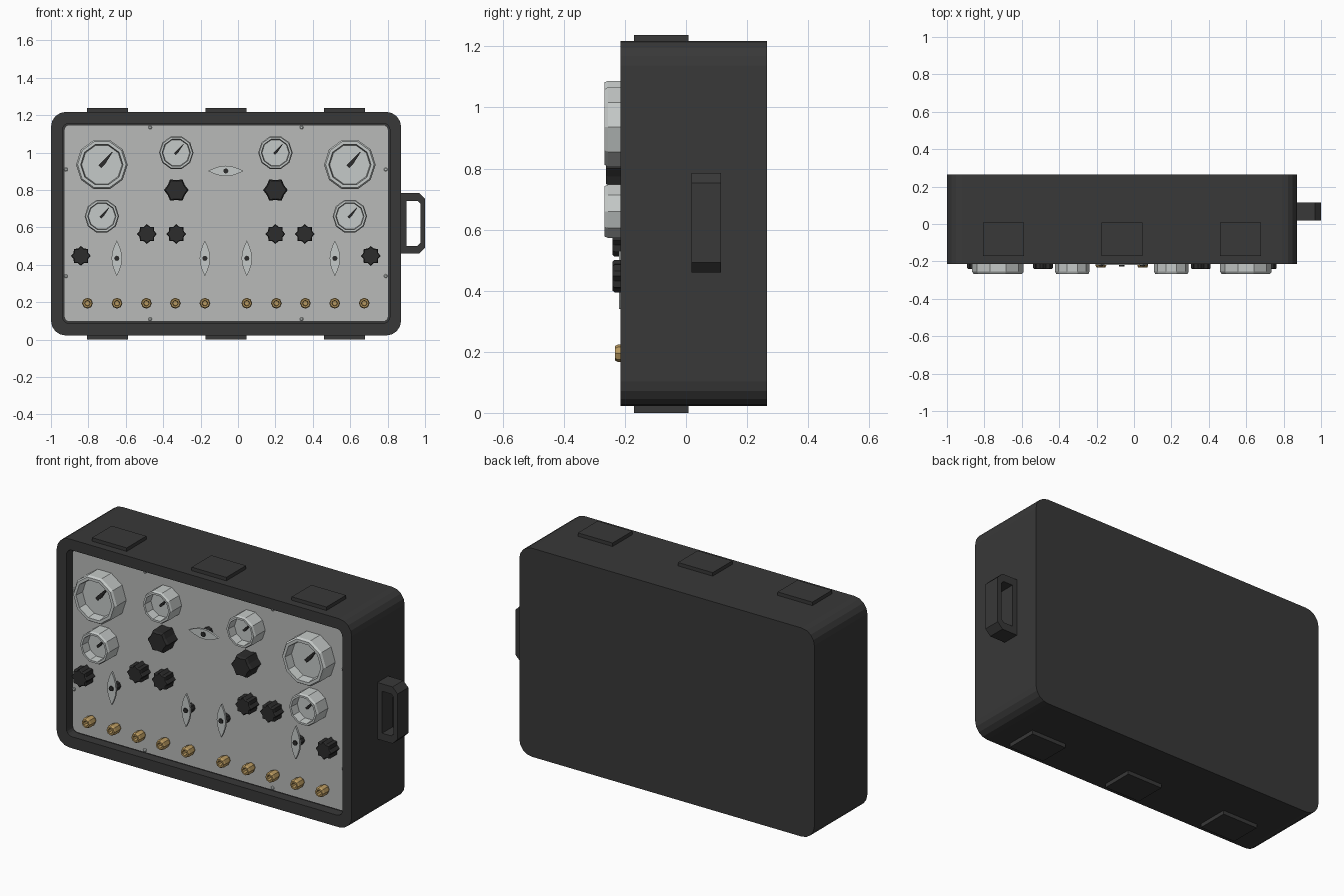
import bpy, bmesh
from math import sin, cos, pi, radians

cube = bpy.data.objects.get("Cube")
if cube:
    bpy.data.objects.remove(cube, do_unlink=True)


def material(name, rgb):
    m = bpy.data.materials.new(name)
    m.use_nodes = True
    m.diffuse_color = (*rgb, 1)
    m.node_tree.nodes["Principled BSDF"].inputs["Base Color"].default_value = (*rgb, 1)
    return m


CASE = material("charcoal case", (0.04, 0.04, 0.04))
BLACK = material("black plastic", (0.025, 0.025, 0.025))
PANEL = material("panel grey", (0.48, 0.49, 0.48))
STEEL = material("pale steel", (0.56, 0.59, 0.58))
BRASS = material("brass", (0.50, 0.33, 0.12))

MID = -0.065      # centre line of the panel
FACE = -0.17      # depth of the panel surface


def loft(name, rings, mat, closed=False):
    """Join (outline, y) rings into a solid; closed joins last to first."""
    bm = bmesh.new()
    loops = [[bm.verts.new((x, y, z)) for x, z in pts] for pts, y in rings]
    pairs = list(zip(loops, loops[1:]))
    if closed:
        pairs.append((loops[-1], loops[0]))
    else:
        bm.faces.new(loops[0])
        bm.faces.new(loops[-1])
    for a, b in pairs:
        for i in range(len(a)):
            j = (i + 1) % len(a)
            bm.faces.new((a[i], a[j], b[j], b[i]))
    bmesh.ops.recalc_face_normals(bm, faces=bm.faces)
    me = bpy.data.meshes.new(name)
    bm.to_mesh(me)
    bm.free()
    me.materials.append(mat)
    ob = bpy.data.objects.new(name, me)
    bpy.context.collection.objects.link(ob)
    return ob


def rounded(x0, x1, z0, z1, r, seg):
    pts = []
    corners = [(x1 - r, z1 - r), (x0 + r, z1 - r), (x0 + r, z0 + r), (x1 - r, z0 + r)]
    for k, (cx, cz) in enumerate(corners):
        for i in range(seg + 1):
            a = pi / 2 * (k + i / seg)
            pts.append((cx + r * cos(a), cz + r * sin(a)))
    return pts


def ngon(x, z, r, n, inner=None):
    """Regular polygon, or a lobed star when an inner radius is given."""
    count = n * 2 if inner else n
    return [(x + (inner if inner and i % 2 else r) * cos(2 * pi * i / count),
             z + (inner if inner and i % 2 else r) * sin(2 * pi * i / count))
            for i in range(count)]


def turned(name, x, z, n, profile, mat):
    return loft(name, [(ngon(x, z, r, n), y) for r, y in profile], mat)


def box(name, x0, x1, y0, y1, z0, z1, mat):
    return loft(name, [([(x0, z0), (x1, z0), (x1, z1), (x0, z1)], y) for y in (y0, y1)], mat)


# Case shell with recessed front opening
outer = rounded(-1, 0.872, 0.022, 1.218, 0.08, 4)
opening = rounded(-0.938, 0.812, 0.088, 1.157, 0.035, 4)
loft("case", [(outer, 0.265), (outer, -0.215), (opening, -0.215), (opening, -0.16)], CASE)
loft("front_panel", [(rounded(-0.93, 0.804, 0.096, 1.149, 0.03, 4), y)
                     for y in (-0.155, FACE)], PANEL)

# Pads on the top and bottom
for x in (-0.697, MID, 0.57):
    box("top_pad", x - 0.11, x + 0.11, -0.17, 0.008, 1.21, 1.238, CASE)
    box("bottom_pad", x - 0.11, x + 0.11, -0.17, 0.008, 0, 0.03, CASE)


# Side handle with chamfered corners
def handle_outline(x0, x1, z0, z1, c):
    return [(x0, z0), (x1 - c, z0), (x1, z0 + c), (x1, z1 - c), (x1 - c, z1), (x0, z1)]


grip = handle_outline(0.865, 1, 0.46, 0.785, 0.032)
hole = handle_outline(0.902, 0.975, 0.502, 0.742, 0.015)
loft("side_handle", [(grip, 0.018), (grip, 0.115), (hole, 0.115), (hole, 0.018)],
     CASE, closed=True)


# Gauges with raised rims and pointers
def gauge(x, z, r):
    turned("gauge", x, z, 10, [(r, FACE), (r, -0.255), (r * 0.94, -0.267),
                               (r * 0.82, -0.267), (r * 0.78, -0.215)], STEEL)
    d = r * 0.08
    shape = [(x - r * 0.13, z - r * 0.03), (x - r * 0.03, z - r * 0.13),
             (x + d * 1.6, z + d * 0.3), (x + r * 0.42, z + r * 0.48),
             (x + r * 0.40, z + r * 0.50), (x + d * 0.3, z + d * 1.6)]
    loft("gauge_pointer", [(shape, -0.213), (shape, -0.228)], BLACK)


for side in (-1, 1):
    gauge(MID + side * 0.663, 0.936, 0.138)
    gauge(MID + side * 0.663, 0.66, 0.092)
    gauge(MID + side * 0.265, 1.0, 0.092)

    # Large and small control knobs
    x = MID + side * 0.265
    loft("large_knob", [(ngon(x, 0.8, 0.066, 6, 0.053), y) for y in (FACE, -0.25)]
         + [(ngon(x, 0.8, 0.058, 6, 0.047), -0.262)], BLACK)
    for dx, z in ((0.265, 0.565), (0.422, 0.565), (0.775, 0.448)):
        x = MID + side * dx
        loft("small_knob", [(ngon(x, z, 0.053, 8, 0.042), y) for y in (FACE, -0.234)]
             + [(ngon(x, z, 0.048, 8, 0.038), -0.24)], BLACK)

    # Brass hose fittings
    for dx in (0.112, 0.27, 0.425, 0.582, 0.74):
        turned("brass_fitting", MID + side * dx, 0.195, 8,
               [(0.024, FACE), (0.029, -0.185), (0.029, -0.222), (0.024, -0.232),
                (0.015, -0.232), (0.013, -0.195)], BRASS)


# Valve levers: pointed plate on a dark stem
def lever(x, z, flat):
    half = [(0, 0.095), (0.014, 0.065), (0.024, 0.034), (0.028, 0),
            (0.024, -0.034), (0.014, -0.065)]
    shape = half + [(-a, -b) for a, b in half]
    if flat:
        shape = [(b, a) for a, b in shape]
    shape = [(x + a, z + b) for a, b in shape]
    loft("valve_lever", [(shape, -0.208), (shape, -0.22)], STEEL)
    turned("valve_stem", x, z, 8, [(0.025, FACE), (0.025, -0.19), (0.018, -0.21)], BLACK)
    turned("valve_pin", x, z, 8, [(0.014, -0.21), (0.014, -0.226)], BLACK)


for dx in (-0.583, -0.112, 0.112, 0.583):
    lever(MID + dx, 0.435, False)
lever(MID, 0.902, True)

# Panel screws
for side in (-1, 1):
    for dx, z in ((0.405, 1.135), (0.405, 0.11), (0.855, 0.34), (0.855, 0.91)):
        turned("panel_screw", MID + side * dx, z, 8,
               [(0.01, FACE), (0.01, -0.174), (0.006, -0.177)], STEEL)
